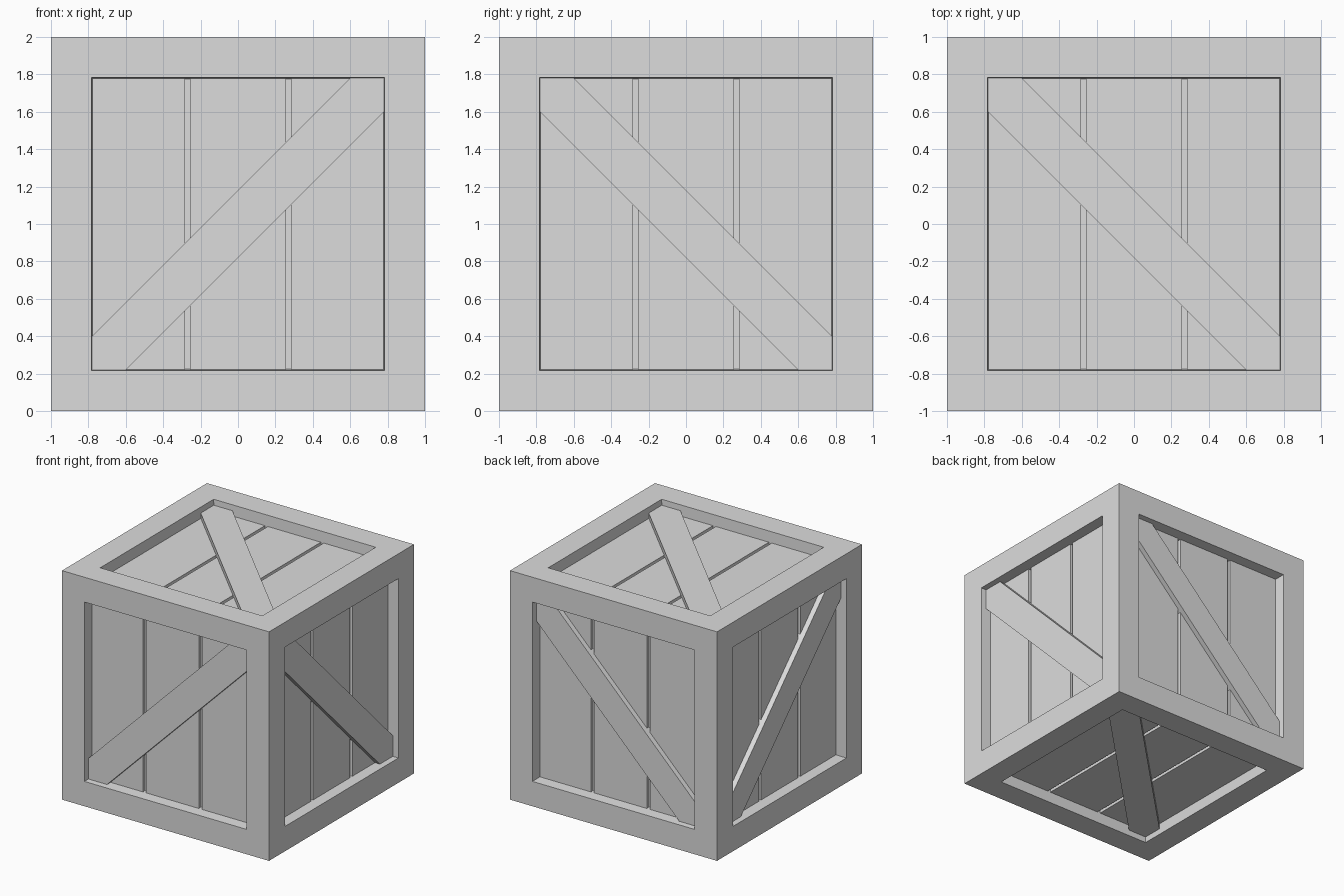
import bpy, bmesh
from mathutils import Vector

if "Cube" in bpy.data.objects:
    bpy.data.objects.remove(bpy.data.objects["Cube"], do_unlink=True)

# Single plain grey
COLOUR = (0.72, 0.72, 0.72, 1)
grey = bpy.data.materials.new("plain_grey")
grey.use_nodes = True
grey.diffuse_color = COLOUR
grey.node_tree.nodes["Principled BSDF"].inputs["Base Color"].default_value = COLOUR

OPEN = 0.783      # half size of each framed opening
TAPER = 0.007     # inward slope of the opening's walls
FLOOR = 0.875     # groove floor, measured from the crate centre
PLANK_TOP = 0.905
BRACE_TOP = 0.95
GAP = 0.014       # half width of a groove
CENTRE = Vector((0, 0, 1))
X, Y, Z = Vector((1, 0, 0)), Vector((0, 1, 0)), Vector((0, 0, 1))


def finish(name, bm):
    bmesh.ops.recalc_face_normals(bm, faces=bm.faces)
    mesh = bpy.data.meshes.new(name)
    bm.to_mesh(mesh)
    bm.free()
    mesh.materials.append(grey)
    obj = bpy.data.objects.new(name, mesh)
    bpy.context.collection.objects.link(obj)


def prism(name, outline, low, high, u, v, n):
    """Extrude a flat outline outward along the side normal n."""
    bm = bmesh.new()
    base = bm.faces.new([bm.verts.new(CENTRE + u * a + v * b + n * low) for a, b in outline])
    top = bmesh.ops.extrude_face_region(bm, geom=[base])["geom"]
    verts = [g for g in top if isinstance(g, bmesh.types.BMVert)]
    bmesh.ops.translate(bm, verts=verts, vec=n * (high - low))
    finish(name, bm)


# Frame: a cube with a slightly tapered recess in every side
bm = bmesh.new()
bmesh.ops.create_cube(bm, size=2)
bmesh.ops.translate(bm, verts=bm.verts, vec=CENTRE)
sides = list(bm.faces)
bmesh.ops.inset_individual(bm, faces=sides, thickness=1 - OPEN, use_even_offset=True)
bmesh.ops.inset_individual(bm, faces=sides, thickness=TAPER, depth=FLOOR - 1,
                           use_even_offset=True)
finish("frame", bm)

# Each side: across, along the planks, outward, slope of the brace
layout = {
    "front": (X, Z, -Y, 1), "back": (X, Z, Y, 1),
    "right": (Y, Z, -X, -1), "left": (Y, Z, X, -1),
    "top": (X, Y, Z, -1), "bottom": (X, Y, -Z, 1),
}
third = 0.27
planks = [(-OPEN, -third - GAP), (-third + GAP, third - GAP), (third + GAP, OPEN)]
e, c = 0.78, 0.6
brace = [(-e, -e), (-c, -e), (e, c), (e, e), (c, e), (-e, -c)]

for side, (u, v, n, slope) in layout.items():
    # Three planks with grooves between them
    for i, (a, b) in enumerate(planks):
        outline = [(a, -OPEN), (b, -OPEN), (b, OPEN), (a, OPEN)]
        prism(f"{side}_plank_{i + 1}", outline, FLOOR - 0.01, PLANK_TOP, u, v, n)
    # Diagonal brace cut to fit the corners
    prism(f"{side}_brace", [(a * slope, b) for a, b in brace], FLOOR, BRACE_TOP, u, v, n)
